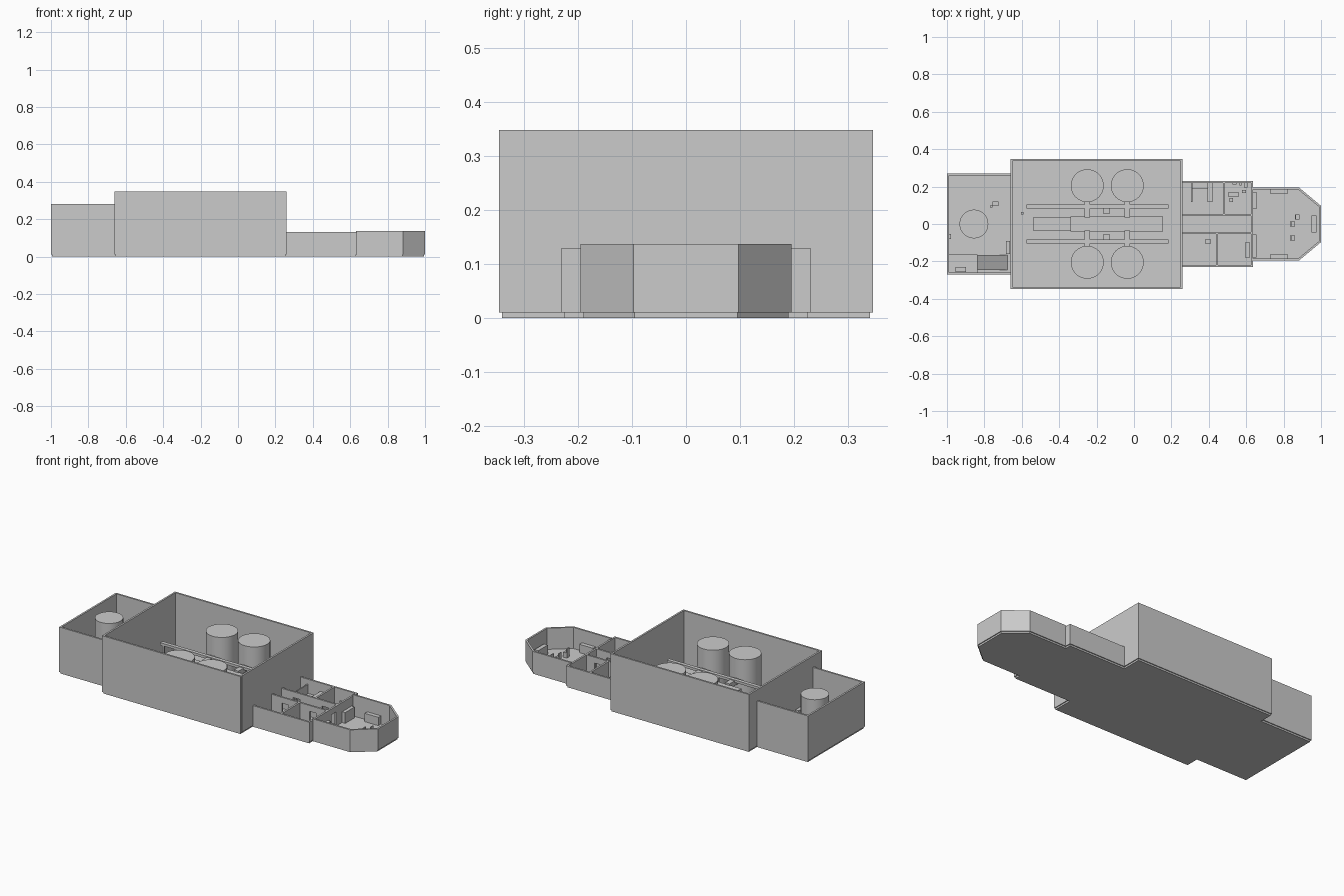
import bpy, bmesh, math
from mathutils import Vector

if "Cube" in bpy.data.objects:
    bpy.data.objects.remove(bpy.data.objects["Cube"])

T = 0.011      # wall thickness
F = 0.01       # floor thickness
DOOR_H = 0.095


def finish(name, bm):
    bmesh.ops.recalc_face_normals(bm, faces=bm.faces)
    me = bpy.data.meshes.new(name)
    bm.to_mesh(me)
    bm.free()
    ob = bpy.data.objects.new(name, me)
    bpy.context.collection.objects.link(ob)
    return ob


def prism(name, pts, z0, z1):
    bm = bmesh.new()
    face = bm.faces.new([bm.verts.new((x, y, z0)) for x, y in pts])
    ext = bmesh.ops.extrude_face_region(bm, geom=[face])
    verts = [g for g in ext['geom'] if isinstance(g, bmesh.types.BMVert)]
    bmesh.ops.translate(bm, verts=verts, vec=(0, 0, z1 - z0))
    return finish(name, bm)


def box(name, x0, x1, y0, y1, z1, z0=F):
    return prism(name, [(x0, y0), (x1, y0), (x1, y1), (x0, y1)], z0, z1)


def cylinder(name, x, y, r, z1):
    bpy.ops.mesh.primitive_cylinder_add(vertices=32, radius=r, depth=z1 - F,
                                        location=(x, y, (z1 + F) / 2))
    ob = bpy.context.object
    ob.name = name
    bpy.ops.object.shade_smooth_by_angle(angle=math.radians(35))
    return ob


def wall_path(name, pts, h):
    """Open run of wall with mitred corners."""
    p = [Vector(q) for q in pts]
    left, right = [], []
    for i, q in enumerate(p):
        dirs = []
        if i > 0:
            dirs.append((q - p[i - 1]).normalized())
        if i < len(p) - 1:
            dirs.append((p[i + 1] - q).normalized())
        norms = [Vector((-d.y, d.x)) for d in dirs]
        m = sum(norms, Vector((0, 0))).normalized()
        off = m * (T / 2 / m.dot(norms[0]))
        left.append(tuple(q + off))
        right.append(tuple(q - off))
    return prism(name, right + left[::-1], F, h)


def door_wall(name, axis, at, a, b, h, doors=(), w=0.045):
    """Straight wall along an axis, with lintels above the door openings."""
    def piece(label, s, e, z0=F):
        if axis == 'x':
            box(label, s, e, at - T / 2, at + T / 2, h, z0)
        else:
            box(label, at - T / 2, at + T / 2, s, e, h, z0)
    start = a
    for d in doors:
        piece(name, start, d - w / 2)
        piece(name + "_lintel", d - w / 2, d + w / 2, DOOR_H)
        start = d + w / 2
    piece(name, start, b)


# floors of the four sections
bow = [(0.63, -0.19), (0.88, -0.19), (0.994, -0.095),
       (0.994, 0.095), (0.88, 0.19), (0.63, 0.19)]
box("engine_floor", -0.994, -0.656, -0.264, 0.264, F, 0)
box("hall_floor", -0.656, 0.255, -0.341, 0.341, F, 0)
box("cabin_floor", 0.255, 0.63, -0.225, 0.225, F, 0)
prism("bridge_floor", bow, 0, F)

# outer hull walls
wall_path("engine_walls", [(-0.656, 0.264), (-0.994, 0.264),
                           (-0.994, -0.264), (-0.656, -0.264)], 0.28)
wall_path("bridge_walls", bow, 0.137)
for s in (-1, 1):
    door_wall("hall_side_wall", 'x', s * 0.341, -0.661, 0.26, 0.348)
    door_wall("cabin_side_wall", 'x', s * 0.225, 0.255, 0.635, 0.13)
for x in (-0.656, 0.255):
    door_wall("hall_end_wall", 'y', x, -0.336, 0.336, 0.348, [0])
door_wall("bridge_bulkhead", 'y', 0.63, -0.22, 0.22, 0.13, [0])

# cabin corridor and partitions
door_wall("corridor_wall_south", 'x', -0.047, 0.26, 0.625, 0.13, [0.35, 0.535])
door_wall("corridor_wall_north", 'x', 0.047, 0.26, 0.625, 0.13, [0.36, 0.55])
door_wall("partition_south", 'y', 0.443, -0.22, -0.052, 0.13)
door_wall("partition_north", 'y', 0.482, 0.052, 0.22, 0.13)

# hall: four tanks, pipes, catwalks and side consoles
for s in (-1, 1):
    for x in (-0.25, -0.036):
        cylinder("tank", x, s * 0.205, 0.088, 0.277)
        box("tank_pipe", x - 0.015, x + 0.015, *sorted((s * 0.035, s * 0.125)),
            0.16, 0.13)
    box("catwalk", -0.575, 0.185, *sorted((s * 0.083, s * 0.105)), 0.165, 0.15)
    for x in (-0.56, -0.147, 0.17):
        box("catwalk_post", x - 0.006, x + 0.006, s * 0.094 - 0.006,
            s * 0.094 + 0.006, 0.15)
    box("hall_console", -0.163, -0.131, *sorted((s * 0.053, s * 0.085)), 0.07)
box("core_block", -0.34, 0.155, -0.04, 0.04, 0.15)
box("core_duct", -0.54, -0.34, -0.035, 0.035, 0.11)
box("hall_post", -0.603, -0.592, 0.052, 0.063, 0.05)

# engine room: reactor, mezzanine, ramp and fittings
cylinder("reactor", -0.856, 0, 0.077, 0.272)
box("mezzanine", -0.988, -0.838, -0.258, -0.162, 0.13, 0.12)
bm = bmesh.new()
loops = [[bm.verts.new((x, y, z)) for x, z in
          ((-0.838, 0.13), (-0.677, F), (-0.692, F), (-0.838, 0.118))]
         for y in (-0.246, -0.166)]
bm.faces.new(loops[0])
bm.faces.new(loops[1])
for i in range(4):
    j = (i + 1) % 4
    bm.faces.new((loops[0][i], loops[0][j], loops[1][j], loops[1][i]))
finish("ramp", bm)
box("mezzanine_console", -0.955, -0.897, -0.257, -0.23, 0.18, 0.13)
box("engine_console", -0.757, -0.725, 0.096, 0.12, 0.06)
box("engine_stool", -0.77, -0.757, 0.088, 0.1, 0.035)
box("engine_panel", -0.988, -0.978, -0.08, -0.053, 0.08)
box("engine_locker", -0.685, -0.664, -0.16, -0.09, 0.09)

# cabin furniture: (name, x0, x1, y0, y1, top)
for item in (("cabin_screen", 0.305, 0.312, 0.118, 0.219, 0.1),
             ("bunk", 0.313, 0.393, 0.187, 0.219, 0.045),
             ("wardrobe", 0.394, 0.42, 0.118, 0.219, 0.08),
             ("galley_table", 0.505, 0.56, 0.145, 0.172, 0.05),
             ("galley_seat", 0.51, 0.53, 0.118, 0.14, 0.035),
             ("galley_stool", 0.577, 0.598, 0.165, 0.182, 0.035),
             ("galley_unit", 0.527, 0.548, 0.212, 0.219, 0.06),
             ("galley_sink", 0.565, 0.575, 0.205, 0.219, 0.06),
             ("galley_store", 0.587, 0.608, 0.195, 0.219, 0.07),
             ("lounge_table", 0.383, 0.41, -0.107, -0.08, 0.045),
             ("lounge_bench", 0.597, 0.618, -0.182, -0.096, 0.06),
             ("rear_station_north", 0.636, 0.656, 0.08, 0.17, 0.075),
             ("rear_station_south", 0.636, 0.656, -0.18, -0.055, 0.075),
             ("helm_console", 0.95, 0.975, -0.045, 0.045, 0.065)):
    box(*item)

# bridge side consoles and seats
for s in (-1, 1):
    box("side_console", 0.73, 0.82, *sorted((s * 0.16, s * 0.185)), 0.06)
for x, y in ((0.848, 0), (0.848, -0.075), (0.873, 0.038)):
    box("seat", x - 0.013, x + 0.013, y - 0.013, y + 0.013, 0.04)
    box("seat_back", x - 0.013, x - 0.007, y - 0.013, y + 0.013, 0.065, 0.04)
